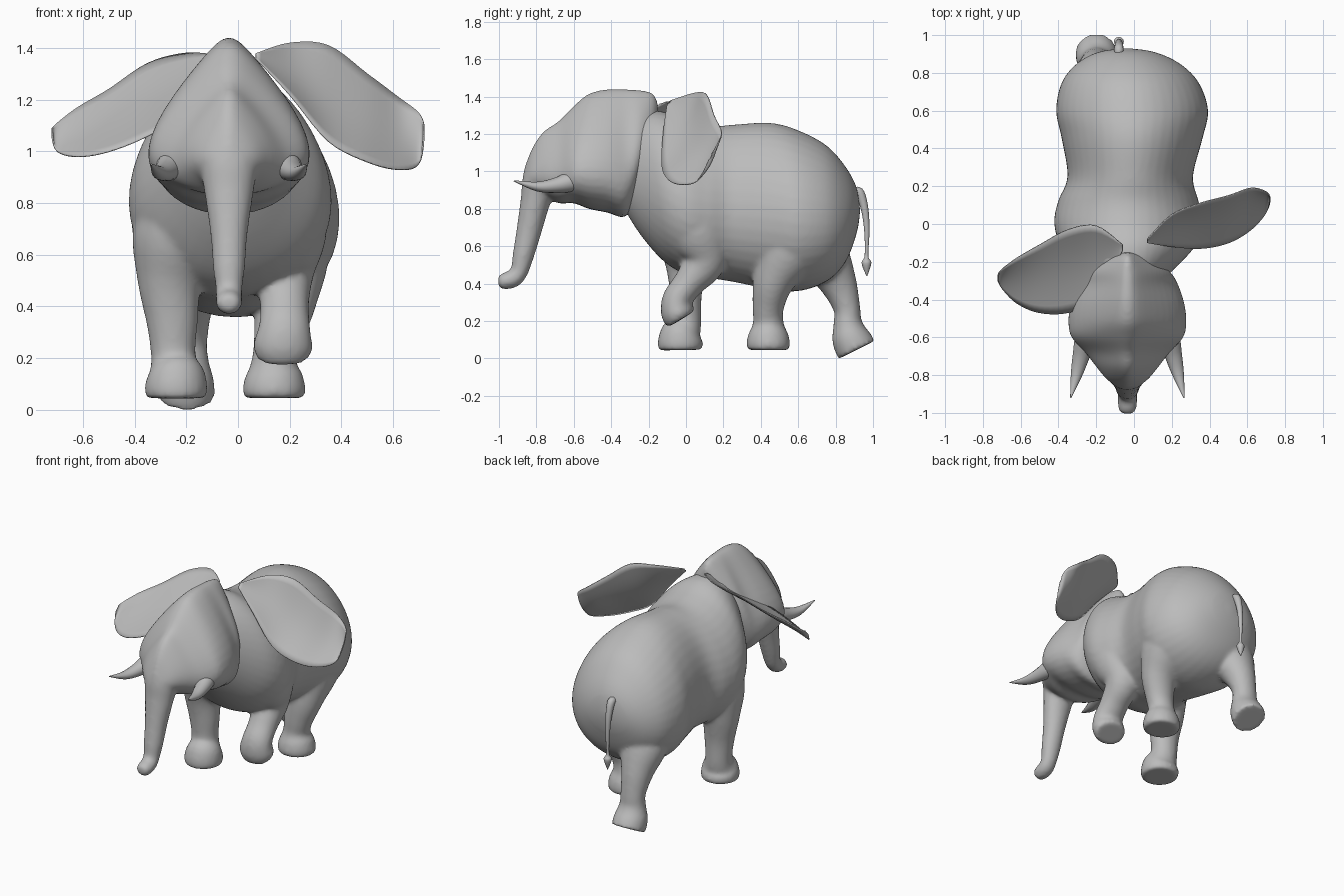
import bpy, bmesh, math
from mathutils import Vector

cube = bpy.data.objects.get("Cube")
if cube:
    bpy.data.objects.remove(cube, do_unlink=True)

skin = bpy.data.materials.new("grey_skin")
skin.use_nodes = True
GREY = (0.5, 0.5, 0.5, 1)
skin.diffuse_color = GREY
skin.node_tree.nodes["Principled BSDF"].inputs["Base Color"].default_value = GREY
MID = -.035   # x of the head's centre plane


def smooth_rows(rows, steps):
    """Catmull-Rom interpolation of every column of a station list."""
    rows = [Vector(r) for r in rows]
    result = []
    for i in range(len(rows) - 1):
        a, b, c = rows[max(i - 1, 0)], rows[i], rows[i + 1]
        d = rows[min(i + 2, len(rows) - 1)]
        for s in range(steps):
            t = s / steps
            result.append(b + (c - a) * (t / 2) + (a * 2 - b * 5 + c * 4 - d) * (t * t / 2)
                          + (b * 3 - a - c * 3 + d) * (t ** 3 / 2))
    return result + [rows[-1]]


def skin_rings(name, rings, closed=True):
    """Bridge consecutive point rings into one smooth object."""
    bm = bmesh.new()
    loops = [[bm.verts.new(p) for p in ring] for ring in rings]
    count = len(loops[0])
    for low, high in zip(loops, loops[1:]):
        for i in range(count if closed else count - 1):
            j = (i + 1) % count
            bm.faces.new((low[i], low[j], high[j], high[i]))
    if closed:
        bm.faces.new(loops[0])
        bm.faces.new(loops[-1])
    bmesh.ops.recalc_face_normals(bm, faces=bm.faces)
    mesh = bpy.data.meshes.new(name)
    bm.to_mesh(mesh)
    bm.free()
    mesh.materials.append(skin)
    obj = bpy.data.objects.new(name, mesh)
    bpy.context.collection.objects.link(obj)
    bpy.ops.object.select_all(action='DESELECT')
    obj.select_set(True)
    bpy.context.view_layer.objects.active = obj
    bpy.ops.object.shade_smooth_by_angle(angle=math.radians(50))
    return obj


def hull(name, stations, egg, sides=40):
    """Upright sections along y: (y, x, half width, bottom, top)."""
    rings = []
    for y, x, half, bottom, top in smooth_rows(stations, 5):
        ring = []
        for i in range(sides):
            a = math.tau * i / sides
            width = half * math.cos(a) * (1 - egg * math.sin(a))
            ring.append((x + width, y, (bottom + top) / 2 + (top - bottom) / 2 * math.sin(a)))
        rings.append(ring)
    return skin_rings(name, rings)


def tube(name, stations, sides=24):
    """Oval sections square to a path: (x, y, z, side radius, depth radius)."""
    rows = smooth_rows(stations, 5)
    rings = []
    for i, row in enumerate(rows):
        ahead, behind = rows[min(i + 1, len(rows) - 1)], rows[max(i - 1, 0)]
        tangent = Vector((ahead - behind)[:3]).normalized()
        side = Vector((1, 0, 0))
        side = (side - tangent * side.dot(tangent)).normalized()
        depth = tangent.cross(side)
        angles = [math.tau * k / sides for k in range(sides)]
        rings.append([Vector(row[:3]) + side * (row[3] * math.cos(a))
                      + depth * (row[4] * math.sin(a)) for a in angles])
    return skin_rings(name, rings)


def ear(name, stations, bulge, across=10):
    """Thin curved sheet: (x, back y, back z, front y, front z)."""
    rings = []
    for x, back_y, back_z, front_y, front_z in smooth_rows(stations, 5):
        back, front = Vector((x, back_y, back_z)), Vector((x, front_y, front_z))
        lift = Vector((0, bulge, -bulge)) * (back - front).length
        rings.append([back.lerp(front, k / across) + lift * math.sin(math.pi * k / across)
                      for k in range(across + 1)])
    obj = skin_rings(name, rings, closed=False)
    shell = obj.modifiers.new("thickness", 'SOLIDIFY')
    shell.thickness = .006
    shell.offset = 0


def fuse(main, others, passes):
    """Merge overlapping parts into one continuous skin with soft joints."""
    bpy.ops.object.select_all(action='DESELECT')
    for obj in [main] + others:
        obj.select_set(True)
    bpy.context.view_layer.objects.active = main
    bpy.ops.object.join()
    remesh = main.modifiers.new("merge", 'REMESH')
    remesh.mode = 'VOXEL'
    remesh.voxel_size = .013
    remesh.use_smooth_shade = True
    soften = main.modifiers.new("soften", 'SMOOTH')
    soften.factor = .5
    soften.iterations = passes


# Torso: neck, shoulders, waist, haunches
body = hull("body", [
    (-.36, -.03, .12, .85, 1.2), (-.25, -.03, .23, .67, 1.31),
    (-.12, -.03, .35, .52, 1.32), (0, -.03, .39, .45, 1.27),
    (.12, -.03, .37, .43, 1.24), (.25, -.02, .33, .41, 1.25),
    (.45, -.01, .37, .37, 1.26), (.6, -.01, .4, .36, 1.22),
    (.75, -.02, .36, .41, 1.14), (.85, -.03, .27, .51, 1.03),
    (.91, -.04, .15, .66, .92), (.93, -.04, .02, .77, .81)], egg=.12)

# Head with a narrow crown, wide cheeks and a face tapering into the trunk
head = hull("head", [
    (-.15, MID, .02, 1.26, 1.37), (-.18, MID, .1, 1.1, 1.42),
    (-.25, MID, .2, .9, 1.435), (-.32, MID, .24, .76, 1.44),
    (-.42, MID, .27, .78, 1.44), (-.52, MID, .28, .8, 1.415),
    (-.6, MID, .265, .83, 1.35), (-.68, MID, .2, .83, 1.27),
    (-.76, MID, .145, .87, 1.215), (-.82, MID, .1, .9, 1.13),
    (-.86, MID, .05, .93, 1.03), (-.87, MID, .01, .96, .99)], egg=.55)

# Trunk arching out of the face, with a forward-curled rounded tip
trunk = tube("trunk", [
    (MID, -.6, 1.06, .08, .07), (MID, -.7, 1.05, .11, .1),
    (MID, -.77, .97, .115, .1), (MID, -.805, .84, .095, .08),
    (MID, -.84, .68, .072, .067), (MID, -.87, .55, .062, .057),
    (MID, -.89, .47, .052, .048), (MID, -.92, .43, .052, .048),
    (MID, -.965, .415, .05, .046), (MID, -.995, .415, .04, .035),
    (MID, -1.005, .415, .015, .015)])
fuse(head, [trunk], passes=6)

# Tusks, mirrored about the head's centre
for name, s in (("left_tusk", 1), ("right_tusk", -1)):
    tube(name, [
        (MID + s * .2, -.53, .97, .03, .03), (MID + s * .22, -.6, .95, .055, .055),
        (MID + s * .245, -.7, .925, .045, .04), (MID + s * .27, -.8, .92, .03, .025),
        (MID + s * .3, -.92, .95, .003, .003)], sides=16)

# Ears, swung to different angles
ear("left_ear", [
    (.07, -.08, 1.38, -.1, 1.36), (.2, .05, 1.42, -.12, 1.22),
    (.35, .11, 1.41, -.13, 1.04), (.5, .15, 1.3, -.1, .96),
    (.62, .19, 1.21, -.03, .93), (.7, .17, 1.15, .06, .95),
    (.72, .14, 1.1, .12, 1.06)], bulge=.06)
ear("right_ear", [
    (-.06, -.11, 1.37, -.14, 1.36), (-.2, -.01, 1.38, -.4, 1.15),
    (-.35, -.03, 1.34, -.47, 1.06), (-.5, -.11, 1.24, -.47, 1),
    (-.62, -.18, 1.17, -.42, .98), (-.7, -.24, 1.11, -.34, 1),
    (-.72, -.27, 1.09, -.3, 1.06)], bulge=.03)

# Legs in a walking pose, the left front one raised
legs = [tube("left_front_leg", [
    (.16, .02, .88, .14, .15), (.19, .06, .7, .155, .17),
    (.18, .1, .53, .115, .12), (.18, .02, .41, .095, .085),
    (.18, -.045, .32, .1, .08), (.175, -.045, .25, .115, .09),
    (.175, -.025, .21, .105, .085)]),
    tube("right_front_leg", [
    (-.22, -.02, .85, .15, .16), (-.25, -.01, .66, .16, .15),
    (-.265, 0, .5, .125, .11), (-.255, 0, .34, .1, .085),
    (-.25, 0, .2, .087, .082), (-.24, -.025, .13, .114, .112),
    (-.24, -.03, .08, .122, .122), (-.24, -.03, .045, .115, .115)]),
    tube("left_back_leg", [
    (.14, .62, .85, .16, .2), (.18, .56, .62, .175, .19),
    (.18, .47, .42, .125, .115), (.155, .44, .28, .095, .085),
    (.14, .44, .19, .087, .082), (.14, .44, .13, .112, .107),
    (.14, .44, .08, .122, .117), (.14, .44, .045, .115, .11)]),
    tube("right_back_leg", [
    (-.16, .62, .75, .15, .14), (-.19, .73, .56, .16, .14),
    (-.2, .815, .4, .105, .1), (-.2, .86, .27, .082, .072),
    (-.2, .865, .19, .087, .077), (-.2, .88, .115, .107, .102),
    (-.2, .912, .046, .11, .11)])]
fuse(body, legs, passes=8)

# Tail and its tuft
tube("tail", [
    (-.08, .88, .88, .02, .02), (-.08, .925, .89, .025, .025),
    (-.08, .955, .8, .02, .02), (-.08, .967, .68, .014, .014),
    (-.08, .965, .55, .01, .01), (-.08, .965, .51, .026, .026),
    (-.08, .967, .44, .002, .002)], sides=12)
